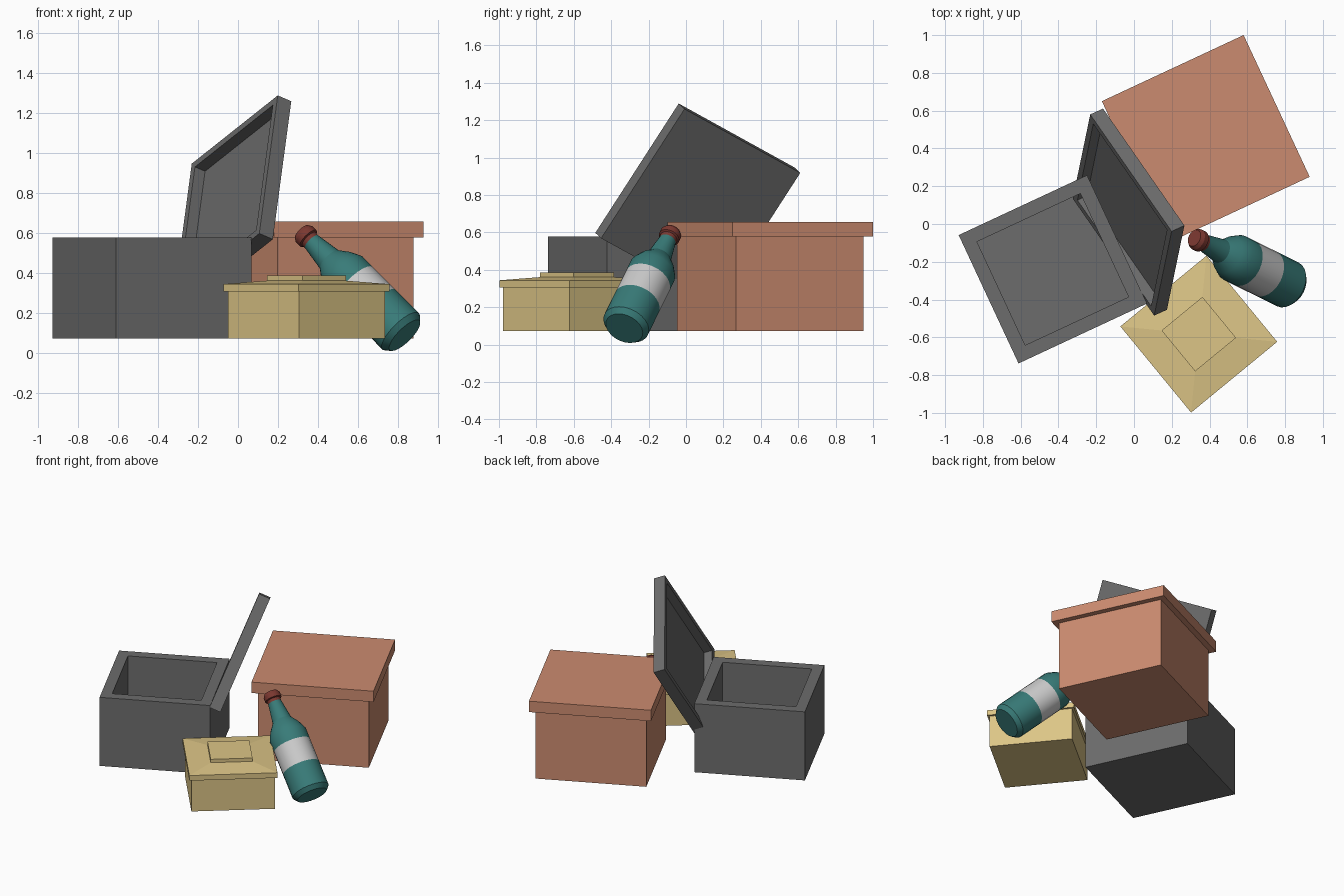
import bpy, bmesh, math
from mathutils import Vector, Matrix

if "Cube" in bpy.data.objects:
    bpy.data.objects.remove(bpy.data.objects["Cube"])


def material(name, color):
    m = bpy.data.materials.new(name)
    m.diffuse_color = (*color, 1)
    m.use_nodes = True
    m.node_tree.nodes["Principled BSDF"].inputs["Base Color"].default_value = m.diffuse_color
    return m


GREY = material("charcoal", (0.15, 0.15, 0.15))
CLAY = material("terracotta", (0.60, 0.26, 0.16))
GOLD = material("straw", (0.72, 0.56, 0.24))
TEAL = material("teal_glass", (0.04, 0.20, 0.19))
PAPER = material("paper", (0.75, 0.75, 0.75))
RED = material("cap_red", (0.20, 0.04, 0.03))


def stack(name, rings, matrix, mat):
    """Square rings (width, z) bridged in order, first and last capped."""
    bm = bmesh.new()
    loops = []
    for w, z in rings:
        h = w / 2
        loops.append([bm.verts.new((x * h, y * h, z))
                      for x, y in ((-1, -1), (1, -1), (1, 1), (-1, 1))])
    for a, b in zip(loops, loops[1:]):
        for i in range(4):
            j = (i + 1) % 4
            bm.faces.new((a[i], a[j], b[j], b[i]))
    bm.faces.new(loops[0][::-1])
    bm.faces.new(loops[-1])
    bmesh.ops.recalc_face_normals(bm, faces=bm.faces)
    return finish(name, bm, matrix, [mat])


def finish(name, bm, matrix, mats):
    me = bpy.data.meshes.new(name)
    bm.to_mesh(me)
    bm.free()
    for m in mats:
        me.materials.append(m)
    ob = bpy.data.objects.new(name, me)
    ob.matrix_world = matrix
    bpy.context.collection.objects.link(ob)
    return ob


def place(x, y, z, deg):
    return Matrix.Translation((x, y, z)) @ Matrix.Rotation(math.radians(deg), 4, 'Z')


# Hollow crate and hollow lid sections, shared by both large boxes
CRATE = [(0.75, 0), (0.75, 0.505), (0.604, 0.505), (0.604, 0.075)]
LID = [(0.75, 0.06), (0.75, 0), (0.828, 0), (0.828, 0.08)]

# Open charcoal box
stack("open_box", CRATE, place(-0.43, -0.24, 0.072, 25), GREY)

# Its lid, leaning against the side with the hollow facing the box
corner = Vector((0.20, -0.04, 1.29))
u = Vector((-0.435, 0.625, -0.345))
v = Vector((-0.09, -0.45, -0.69))
centre = corner + (u + v) / 2
n = -u.cross(v).normalized()
x_axis = u.normalized()
y_axis = n.cross(x_axis)
lean = Matrix((x_axis, y_axis, n)).transposed().to_4x4()
stack("leaning_lid", LID, Matrix.Translation(centre) @ lean, GREY)

# Closed terracotta box
stack("closed_box", CRATE, place(0.38, 0.45, 0.072, 25), CLAY)
stack("closed_box_lid", LID, place(0.38, 0.45, 0.577, 25), CLAY)

# Small straw box with a gently sloped lid and a raised panel
stack("small_box", [(0.56, 0), (0.56, 0.235)], place(0.343, -0.583, 0.072, 39.4), GOLD)
stack("small_box_lid", [(0.59, 0), (0.59, 0.038), (0.28, 0.055), (0.28, 0.08)],
      place(0.343, -0.583, 0.306, 39.4), GOLD)

# Bottle: revolved (distance from base, radius, material of the band above)
base = Vector((0.835, -0.33, 0.087))
top = Vector((0.32, -0.075, 0.605))
profile = [(0, 0.105, 0), (0.03, 0.129, 0), (0.205, 0.129, 1), (0.375, 0.129, 0),
           (0.455, 0.129, 0), (0.51, 0.104, 0), (0.565, 0.066, 0), (0.70, 0.046, 2),
           (0.72, 0.048, 2), (0.725, 0.058, 2), (0.755, 0.058, 2), (0.775, 0.046, 2)]
SIDES = 24
bm = bmesh.new()
rings = [[bm.verts.new((r * math.cos(2 * math.pi * i / SIDES),
                        r * math.sin(2 * math.pi * i / SIDES), s)) for i in range(SIDES)]
         for s, r, _ in profile]
for (a, b), (_, _, band) in zip(zip(rings, rings[1:]), profile):
    for i in range(SIDES):
        j = (i + 1) % SIDES
        bm.faces.new((a[i], a[j], b[j], b[i])).material_index = band
bm.faces.new(rings[0][::-1])
bm.faces.new(rings[-1]).material_index = 2
tilt = (top - base).to_track_quat('Z', 'Y').to_matrix().to_4x4()
bottle = finish("bottle", bm, Matrix.Translation(base) @ tilt, [TEAL, PAPER, RED])
bpy.context.view_layer.objects.active = bottle
bottle.select_set(True)
bpy.ops.object.shade_smooth_by_angle(angle=math.radians(25))
